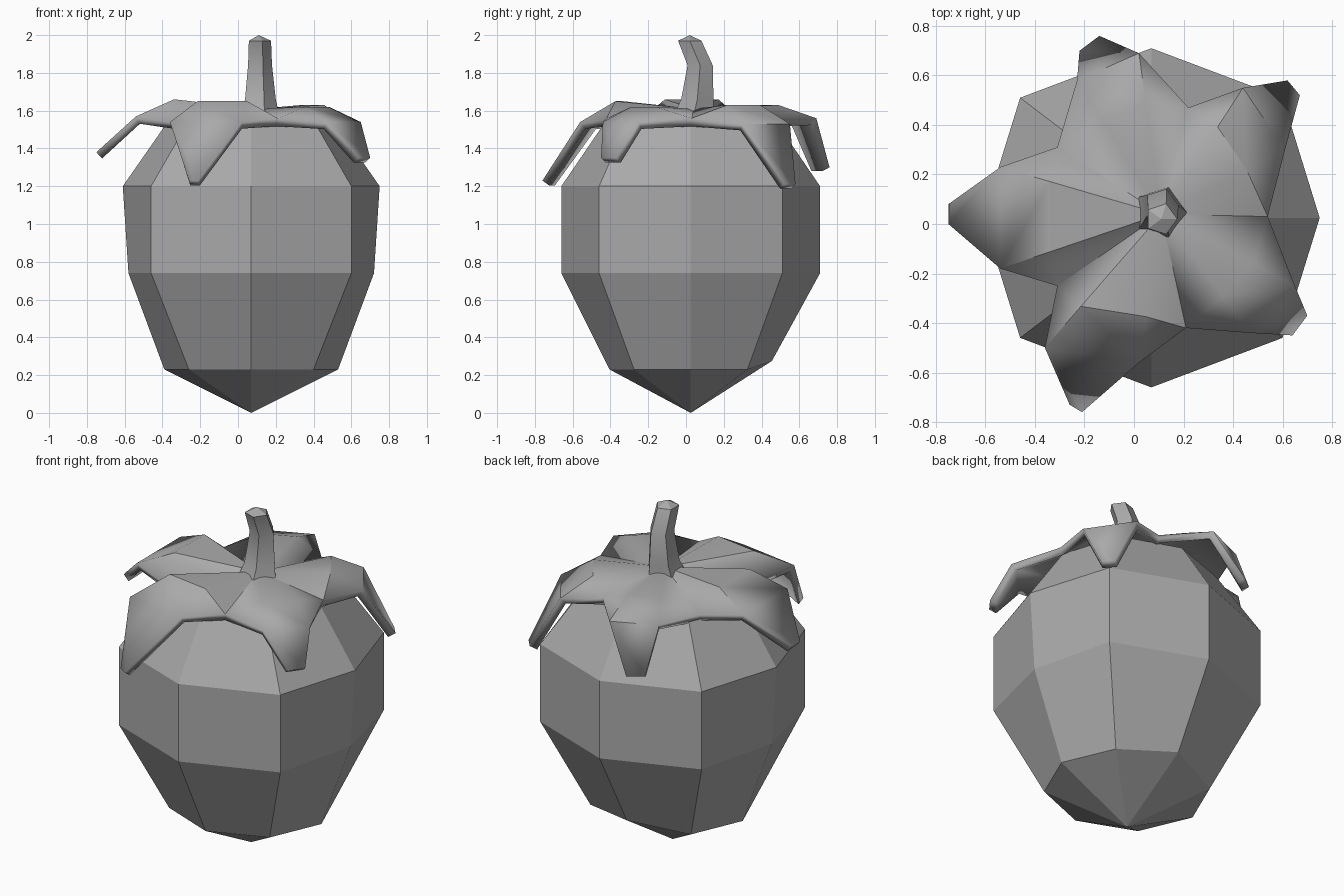
import bpy
import bmesh
import math
from mathutils import Vector

if "Cube" in bpy.data.objects:
    bpy.data.objects.remove(bpy.data.objects["Cube"], do_unlink=True)

# Single plain grey material
grey = bpy.data.materials.new("plain_grey")
grey.use_nodes = True
colour = (0.4, 0.4, 0.4, 1.0)
grey.diffuse_color = colour
grey.node_tree.nodes["Principled BSDF"].inputs["Base Color"].default_value = colour


def make_object(name, bm, recalc=True):
    """Turn a bmesh into a named, coloured object."""
    if recalc:
        bmesh.ops.recalc_face_normals(bm, faces=bm.faces[:])
    mesh = bpy.data.meshes.new(name)
    bm.to_mesh(mesh)
    bm.free()
    mesh.materials.append(grey)
    obj = bpy.data.objects.new(name, mesh)
    bpy.context.collection.objects.link(obj)
    return obj


def bridge_rings(bm, rings):
    """Join consecutive rings of vertices with quads."""
    for low, high in zip(rings, rings[1:]):
        count = len(low)
        for i in range(count):
            j = (i + 1) % count
            bm.faces.new((low[i], low[j], high[j], high[i]))


def fan(bm, ring, point):
    """Close a ring with triangles that meet at a point."""
    apex = bm.verts.new(point)
    for a, b in zip(ring, ring[1:] + ring[:1]):
        bm.faces.new((a, b, apex))


# Fruit body: eight-sided rings, given as height, axis reach and diagonal reach
body_centre = Vector((0.07, 0.025, 0))
body_rings = [
    (0.23, (0.46, 0.43), (0.33, 0.30)),
    (0.74, (0.65, 0.685), (0.53, 0.485)),
    (1.2, (0.68, 0.685), (0.53, 0.485)),
    (1.53, (0.45, 0.46), (0.34, 0.34)),
]


def octagon(bm, height, axis, diagonal):
    ring = []
    for i in range(8):
        angle = i * math.pi / 4
        reach = diagonal if i % 2 else axis
        sx, sy = round(math.cos(angle)), round(math.sin(angle))
        offset = Vector((sx * reach[0], sy * reach[1], height))
        ring.append(bm.verts.new(body_centre + offset))
    return ring


bm = bmesh.new()
rings = [octagon(bm, *row) for row in body_rings]
rings[0][2].co.z += 0.045  # slightly raised lower back corner
bridge_rings(bm, rings)
fan(bm, rings[0], body_centre)
bm.faces.new(rings[-1])
make_object("fruit_body", bm)

# Leaf crown: valleys between the leaves, counterclockwise
crown_centre = Vector((0.11, 0.04, 1.61))
valleys = [
    (0.54, 0.03, 1.56),
    (0.22, 0.47, 1.56),
    (-0.31, 0.31, 1.54),
    (-0.31, -0.25, 1.54),
    (0.21, -0.42, 1.56),
]
# Each leaf: shoulder pair, shoulder height, tip pair, tip height, ridge height
leaves = [
    ((0.61, 0.3), (0.44, 0.55), 1.53, (0.67, 0.52), (0.62, 0.58), 1.21, 1.63),
    ((0.02, 0.69), (-0.23, 0.58), 1.56, (-0.14, 0.76), (-0.22, 0.7), 1.3, 1.63),
    ((-0.54, 0.23), (-0.54, -0.18), 1.57, (-0.75, 0.08), (-0.75, 0), 1.38, 1.66),
    ((-0.36, -0.5), (0.02, -0.56), 1.54, (-0.26, -0.73), (-0.21, -0.76), 1.23, 1.65),
    ((0.47, -0.44), (0.65, -0.25), 1.54, (0.64, -0.45), (0.7, -0.37), 1.35, 1.62),
]

bm = bmesh.new()
centre = bm.verts.new(crown_centre)
valley_verts = [bm.verts.new(v) for v in valleys]
for i, (s1, s2, s_z, t1, t2, t_z, ridge_z) in enumerate(leaves):
    va, vb = valley_verts[i], valley_verts[(i + 1) % len(valleys)]
    shoulders = [Vector((*s, s_z)) for s in (s1, s2)]
    ridge = [crown_centre.lerp(s, 0.69) for s in shoulders]
    for r in ridge:
        r.z = ridge_z
    ra, rb = [bm.verts.new(r) for r in ridge]
    sa, sb = [bm.verts.new(s) for s in shoulders]
    ta, tb = [bm.verts.new((*t, t_z)) for t in (t1, t2)]
    for face in (
        (centre, va, ra), (centre, ra, rb), (centre, rb, vb),
        (va, sa, ra), (ra, sa, sb, rb), (rb, sb, vb),
        (sa, ta, tb, sb),
    ):
        bm.faces.new(face)
crown = make_object("leaf_crown", bm, recalc=False)
thickness = crown.modifiers.new("thickness", 'SOLIDIFY')
thickness.thickness = 0.045
thickness.offset = -1

# Stem: bent five-sided tube, given as centre and radius
stem_path = [
    ((0.105, 0.04, 1.57), 0.115),
    ((0.11, 0.06, 1.66), 0.09),
    ((0.11, 0.075, 1.84), 0.07),
    ((0.11, 0.02, 1.97), 0.065),
]
bm = bmesh.new()
rings = []
for point, radius in stem_path:
    ring = []
    for i in range(5):
        angle = i * math.tau / 5
        offset = Vector((math.cos(angle), math.sin(angle), 0)) * radius
        ring.append(bm.verts.new(Vector(point) + offset))
    rings.append(ring)
bridge_rings(bm, rings)
bm.faces.new(rings[0])
fan(bm, rings[-1], (0.11, 0.02, 2))
stem = make_object("stem", bm)

# Soft shading on the crown and stem, crisp at the sharp edges
bpy.ops.object.select_all(action='DESELECT')
for obj in (crown, stem):
    obj.select_set(True)
bpy.context.view_layer.objects.active = crown
bpy.ops.object.shade_smooth_by_angle(angle=math.radians(30))
